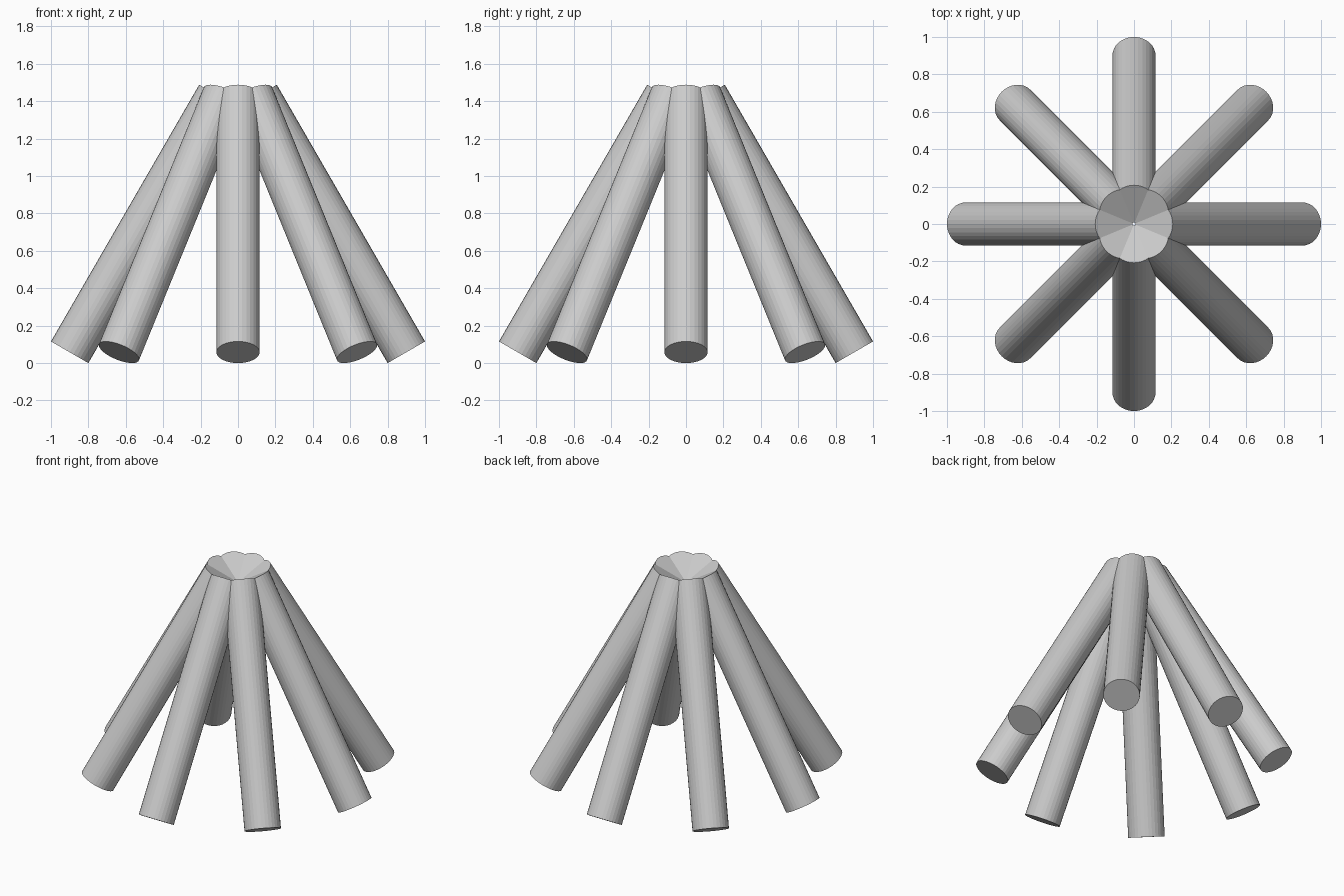
import bpy, math
from mathutils import Vector

if "Cube" in bpy.data.objects:
    bpy.data.objects.remove(bpy.data.objects["Cube"])

grey = bpy.data.materials.new("plain grey")
grey.diffuse_color = (0.6, 0.6, 0.6, 1)
grey.use_nodes = True
grey.node_tree.nodes["Principled BSDF"].inputs["Base Color"].default_value = grey.diffuse_color

RADIUS = 0.1155
TILT = math.radians(30)
LENGTH = 1.585
# foot centre: outer rim touches r = 1, inner rim touches z = 0
FOOT_R = 1.0 - RADIUS * math.cos(TILT)
FOOT_Z = RADIUS * math.sin(TILT)


def leg(index):
    """One round pole leaning inwards towards the centre axis."""
    a = index * math.pi / 4
    out = Vector((math.cos(a), math.sin(a), 0))
    axis = -out * math.sin(TILT) + Vector((0, 0, math.cos(TILT)))
    foot = out * FOOT_R + Vector((0, 0, FOOT_Z))
    bpy.ops.mesh.primitive_cylinder_add(
        vertices=32, radius=RADIUS, depth=LENGTH,
        location=foot + axis * LENGTH / 2, rotation=(0, -TILT, a))
    obj = bpy.context.object
    obj.name = f"leaning_pole_{index + 1}"
    obj.data.materials.append(grey)


# ring of eight poles meeting at the top
for i in range(8):
    leg(i)
